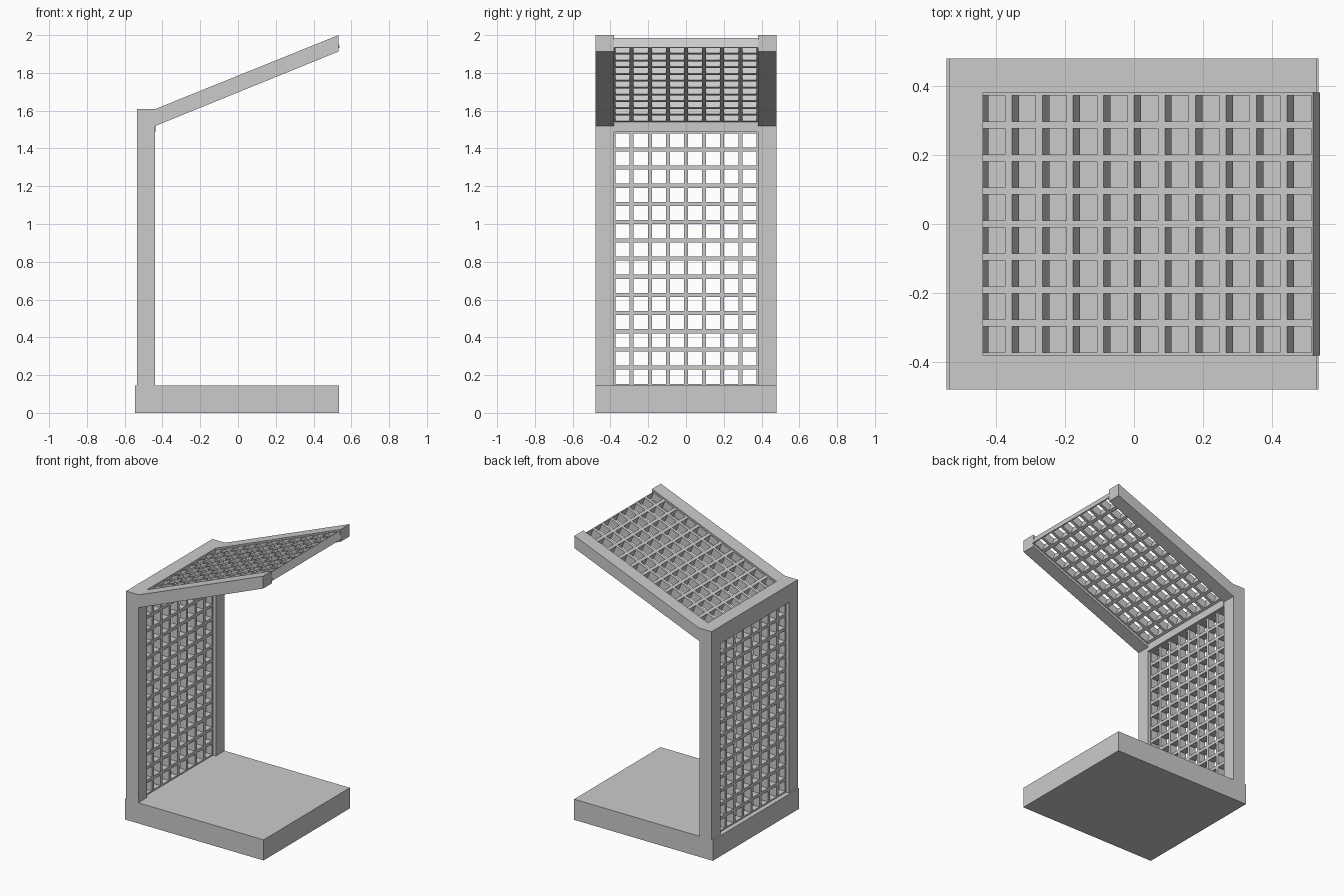
import bpy, bmesh, math
from mathutils import Matrix, Vector

if "Cube" in bpy.data.objects:
    bpy.data.objects.remove(bpy.data.objects["Cube"])


def finish(name, bm):
    bmesh.ops.recalc_face_normals(bm, faces=bm.faces)
    mesh = bpy.data.meshes.new(name)
    bm.to_mesh(mesh)
    bm.free()
    obj = bpy.data.objects.new(name, mesh)
    bpy.context.collection.objects.link(obj)
    return obj


def prism(name, profile, y0, y1):
    """Extrude an (x, z) profile from y0 to y1."""
    bm = bmesh.new()
    face = bm.faces.new([bm.verts.new((x, y0, z)) for x, z in profile])
    out = bmesh.ops.extrude_face_region(bm, geom=[face])
    verts = [g for g in out["geom"] if isinstance(g, bmesh.types.BMVert)]
    bmesh.ops.translate(bm, verts=verts, vec=(0, y1 - y0, 0))
    return finish(name, bm)


def box(name, x0, x1, y0, y1, z0, z1):
    return prism(name, [(x0, z0), (x1, z0), (x1, z1), (x0, z1)], y0, y1)


def lines(start, first, pitch, gap, count, end):
    """Grid lines alternating bar, opening, bar ..."""
    out = [start]
    for k in range(count):
        out += [first + k * pitch, first + k * pitch + gap]
    return out + [end]


def lattice(name, us, ys, depth, origin, along, normal):
    """Grid plate with square openings, running along 'along' and across y."""
    bm = bmesh.new()
    o, a, n = Vector(origin), Vector(along), Vector(normal)
    grid = [[bm.verts.new(o + a * u + Vector((0, y, 0))) for y in ys] for u in us]
    for i in range(len(us) - 1):
        for j in range(len(ys) - 1):
            if i % 2 and j % 2:
                continue
            bm.faces.new((grid[i][j], grid[i + 1][j], grid[i + 1][j + 1], grid[i][j + 1]))
    out = bmesh.ops.extrude_face_region(bm, geom=list(bm.faces))
    verts = [g for g in out["geom"] if isinstance(g, bmesh.types.BMVert)]
    bmesh.ops.translate(bm, verts=verts, vec=n * depth)
    return finish(name, bm)


W, INNER = 0.48, 0.382      # half width, inner edge of side frames
GAP = 0.0745                # lattice opening size

# Base slab
box("base", -0.545, 0.535, -W, W, 0, 0.145)

# Bent side frames: post plus sloping roof rail
side = [(-0.535, 0.145), (-0.44, 0.145), (-0.44, 1.518), (0.532, 1.913),
        (0.532, 2.0), (-0.435, 1.61), (-0.535, 1.61)]
prism("left_side_frame", side, INNER, W)
prism("right_side_frame", side, -W, -INNER)

# Header beam joining the posts
box("header_beam", -0.535, -0.438, -INNER, INNER, 1.487, 1.61)

# Lattice panels for the back and the roof
ys = lines(-INNER, -3.5 * 0.0958 - GAP / 2, 0.0958, GAP, 8, INNER)
zs = lines(0.14, 0.154, 0.0963, GAP, 14, 1.495)
lattice("back_lattice", zs, ys, 0.05, (-0.512, 0, 0), (0, 0, 1), (1, 0, 0))

ang = math.radians(22)
c, s = math.cos(ang), math.sin(ang)
us = lines(-1.06, -0.0815 - 10 * 0.0957, 0.0957, GAP, 11, 0)
lattice("roof_lattice", us, ys, 0.054, (0.54, 0, 1.935), (c, 0, s), (-s, 0, c))
